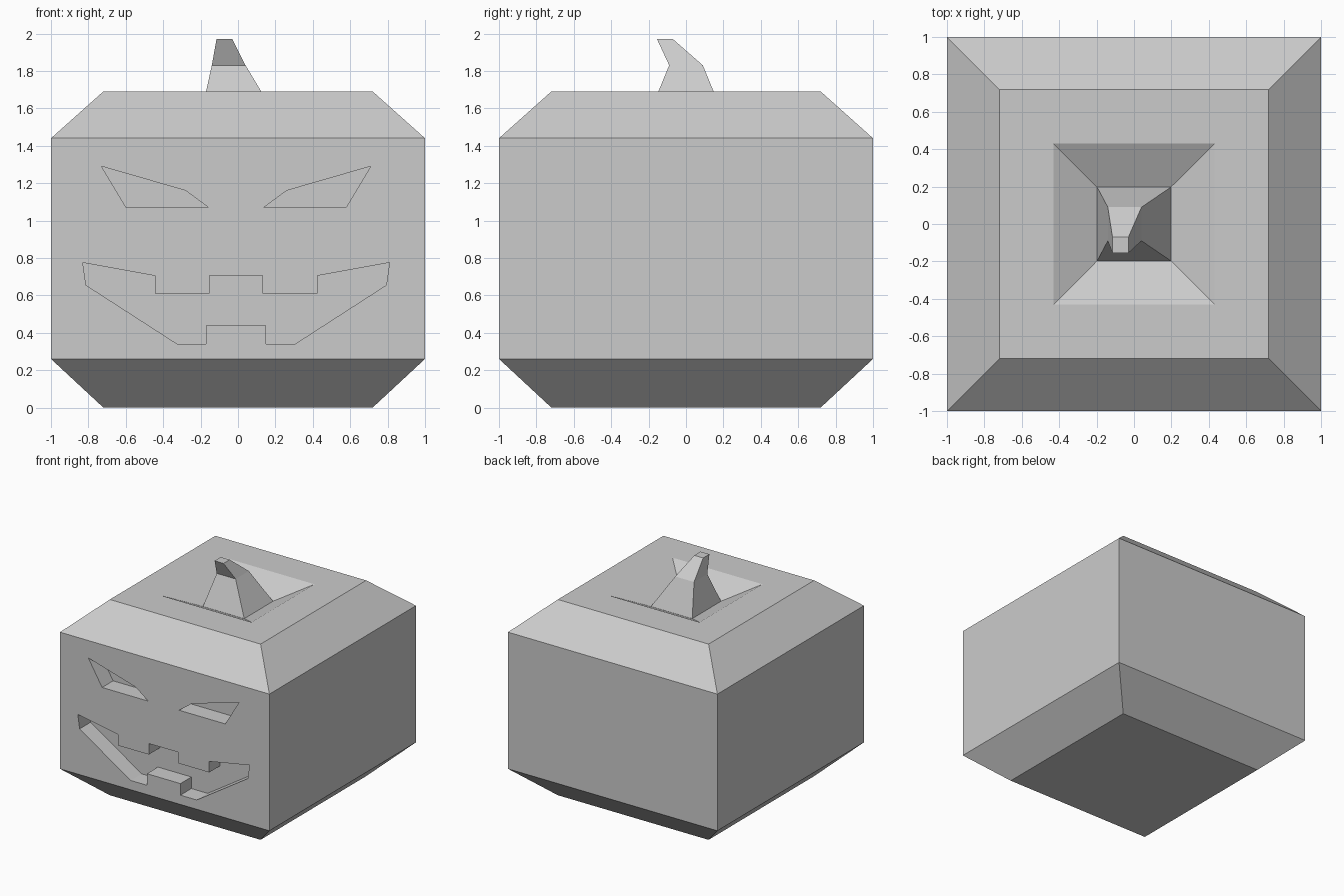
import bpy, bmesh

if "Cube" in bpy.data.objects:
    bpy.data.objects.remove(bpy.data.objects["Cube"])


def new_object(name, bm):
    bmesh.ops.recalc_face_normals(bm, faces=bm.faces)
    mesh = bpy.data.meshes.new(name)
    bm.to_mesh(mesh)
    bm.free()
    obj = bpy.data.objects.new(name, mesh)
    bpy.context.collection.objects.link(obj)
    return obj


def stack(name, rings):
    """Closed solid from rectangular rings: (x0, x1, y0, y1, z)."""
    bm = bmesh.new()
    loops = [[bm.verts.new((x, y, z)) for x, y in ((x0, y0), (x1, y0), (x1, y1), (x0, y1))]
             for x0, x1, y0, y1, z in rings]
    for a, b in zip(loops, loops[1:]):
        for i in range(4):
            j = (i + 1) % 4
            bm.faces.new((a[i], a[j], b[j], b[i]))
    bm.faces.new(loops[0])
    bm.faces.new(loops[-1])
    return new_object(name, bm)


def square(r, z):
    return (-r, r, -r, r, z)


def carve(target, name, outline, y0=-1.2, y1=-0.85):
    """Cut an x-z outline into the front of the target."""
    bm = bmesh.new()
    front, back = [[bm.verts.new((x, y, z)) for x, z in outline] for y in (y0, y1)]
    bm.faces.new(front)
    bm.faces.new(back)
    for i in range(len(front)):
        j = (i + 1) % len(front)
        bm.faces.new((front[i], front[j], back[j], back[i]))
    cutter = new_object(name, bm)
    cutter.hide_render = True
    mod = target.modifiers.new(name, 'BOOLEAN')
    mod.operation = 'DIFFERENCE'
    mod.solver = 'EXACT'
    mod.object = cutter
    bpy.context.view_layer.objects.active = target
    bpy.ops.object.modifier_apply(modifier=name)
    bpy.data.objects.remove(cutter)


# Body with chamfered rims, a sunken top and the bent stem rising from the pit
pumpkin = stack("pumpkin_body_and_stem", [
    square(0.72, 0), square(1, 0.26), square(1, 1.44), square(0.72, 1.69),
    square(0.43, 1.69), square(0.197, 1.57),
    (-0.14, 0.04, -0.09, 0.09, 1.83),
    (-0.115, -0.03, -0.155, -0.07, 1.97),
])

# Face carvings, mirrored about a slightly offset centre line
CX = -0.01
eye = [(0.72, 1.29), (0.27, 1.16), (0.148, 1.07), (0.588, 1.07)]
for side, label in ((-1, "left_eye"), (1, "right_eye")):
    carve(pumpkin, label, [(CX + side * x, z) for x, z in eye])

mouth_half = [(0.142, 0.705), (0.142, 0.61), (0.435, 0.61), (0.435, 0.705), (0.82, 0.775),
              (0.803, 0.655), (0.315, 0.34), (0.16, 0.34), (0.16, 0.44)]
carve(pumpkin, "mouth", [(CX + x, z) for x, z in mouth_half]
      + [(CX - x, z) for x, z in reversed(mouth_half)])
